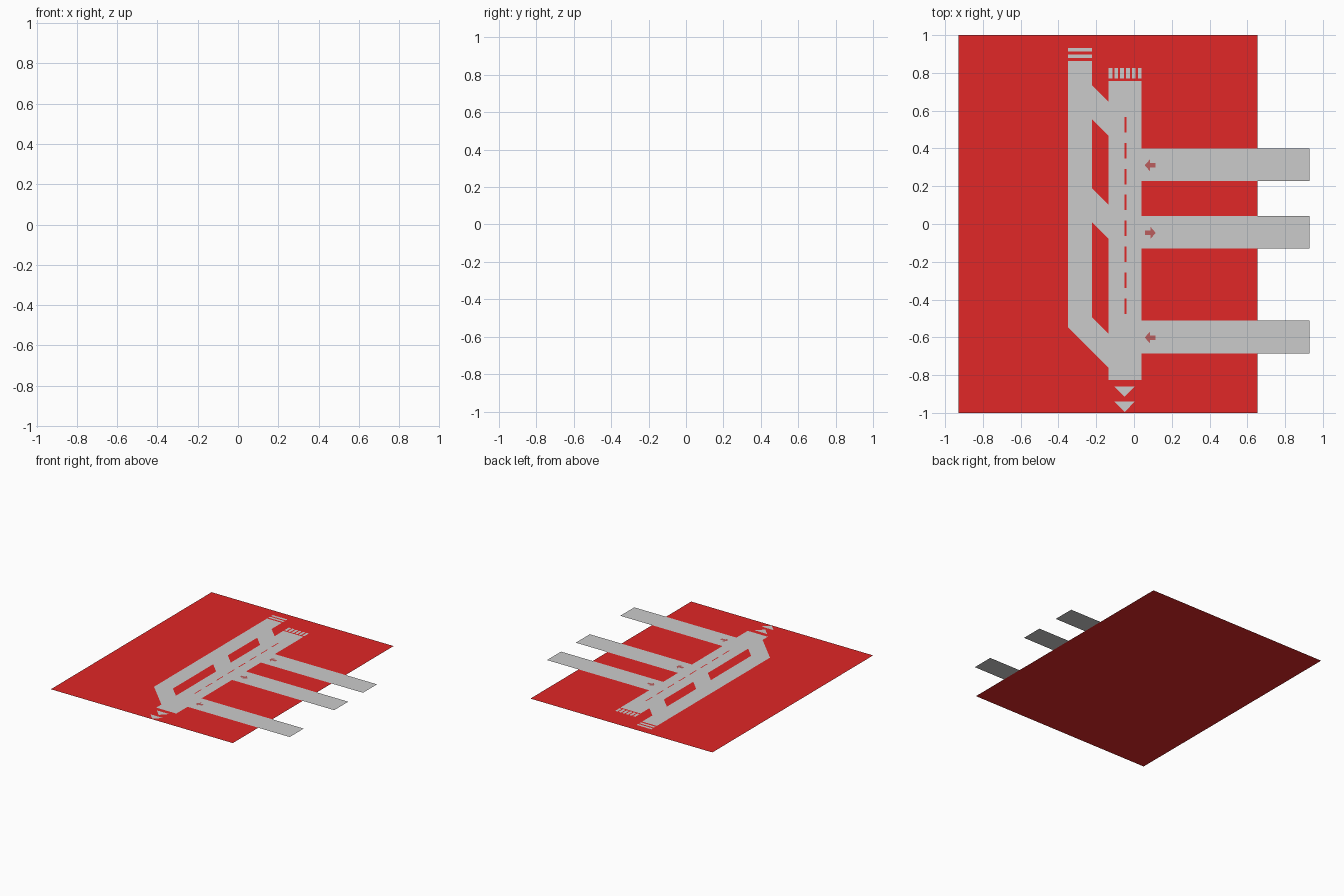
import bpy

if "Cube" in bpy.data.objects:
    bpy.data.objects.remove(bpy.data.objects["Cube"])

ROAD_Z, MARK_Z = 0.001, 0.002
XL0, XL1 = -0.35, -0.222      # left lane edges
XM0, XM1 = -0.135, 0.04       # main road edges


def paint(name, color):
    mat = bpy.data.materials.new(name)
    mat.diffuse_color = color
    mat.use_nodes = True
    mat.node_tree.nodes["Principled BSDF"].inputs["Base Color"].default_value = mat.diffuse_color
    return mat


def rect(x0, x1, y0, y1):
    return [(x0, y0), (x1, y0), (x1, y1), (x0, y1)]


def flat(name, outlines, z, mat=None):
    """One flat object made of several counter-clockwise outlines."""
    verts, faces = [], []
    for outline in outlines:
        faces.append(range(len(verts), len(verts) + len(outline)))
        verts += [(x, y, z) for x, y in outline]
    mesh = bpy.data.meshes.new(name)
    mesh.from_pydata(verts, [], [list(f) for f in faces])
    mesh.update()
    obj = bpy.data.objects.new(name, mesh)
    bpy.context.collection.objects.link(obj)
    if mat:
        mesh.materials.append(mat)
    return obj


red = paint("red", (0.75, 0.02, 0.02, 1))
dull_red = paint("dull_red", (0.5, 0.11, 0.11, 1))

# Ground sheet
flat("ground_sheet", [rect(-0.93, 0.655, -1, 1)], 0, red)

# Main road and the parallel lane with its slanted lower end
flat("main_road", [rect(XM0, XM1, -0.825, 0.757)], ROAD_Z)
flat("left_lane", [[(XL0, -0.545), (XL1, -0.673), (XL1, 0.862), (XL0, 0.862)]], ROAD_Z)

# Slanted links between lane and main road
drop = XM0 - XL1
flat("slanted_links",
     [[(XL1, lo), (XM0, lo - drop), (XM0, hi - drop), (XL1, hi)]
      for lo, hi in ((0.555, 0.735), (0.008, 0.19), (-0.673, -0.493))], ROAD_Z)

# Side roads running past the ground sheet
side_y = (0.314, -0.044, -0.598)
flat("side_roads", [rect(XM1, 0.93, y - 0.087, y + 0.087) for y in side_y], ROAD_Z)

# Stripes at the top ends
flat("lane_end_stripes", [rect(XL0, XL1, y, y + 0.02) for y in (0.878, 0.912)], ROAD_Z)
flat("main_end_stripes",
     [rect(XM0 + i * 0.031, XM0 + i * 0.031 + 0.02, 0.769, 0.825) for i in range(6)], ROAD_Z)

# Triangles at the bottom end
flat("end_triangles",
     [[(-0.05, y - 0.055), (0.005, y), (-0.105, y)] for y in (-0.86, -0.94)], ROAD_Z)

# Dashed centre line
flat("centre_dashes",
     [rect(-0.049, -0.041, 0.485 - i * 0.1373, 0.567 - i * 0.1373) for i in range(8)],
     MARK_Z, red)

# Direction arrows on the side roads
arrow = [(-0.029, 0), (-0.002, -0.031), (-0.002, -0.012), (0.029, -0.012),
         (0.029, 0.012), (-0.002, 0.012), (-0.002, 0.031)]


def placed_arrow(y, d):
    # d = 1 points left, d = -1 is turned half around
    return [(0.086 + d * px, y - 0.003 + d * py) for px, py in arrow]


flat("direction_arrows",
     [placed_arrow(y, d) for y, d in zip(side_y, (1, -1, 1))], MARK_Z, dull_red)
